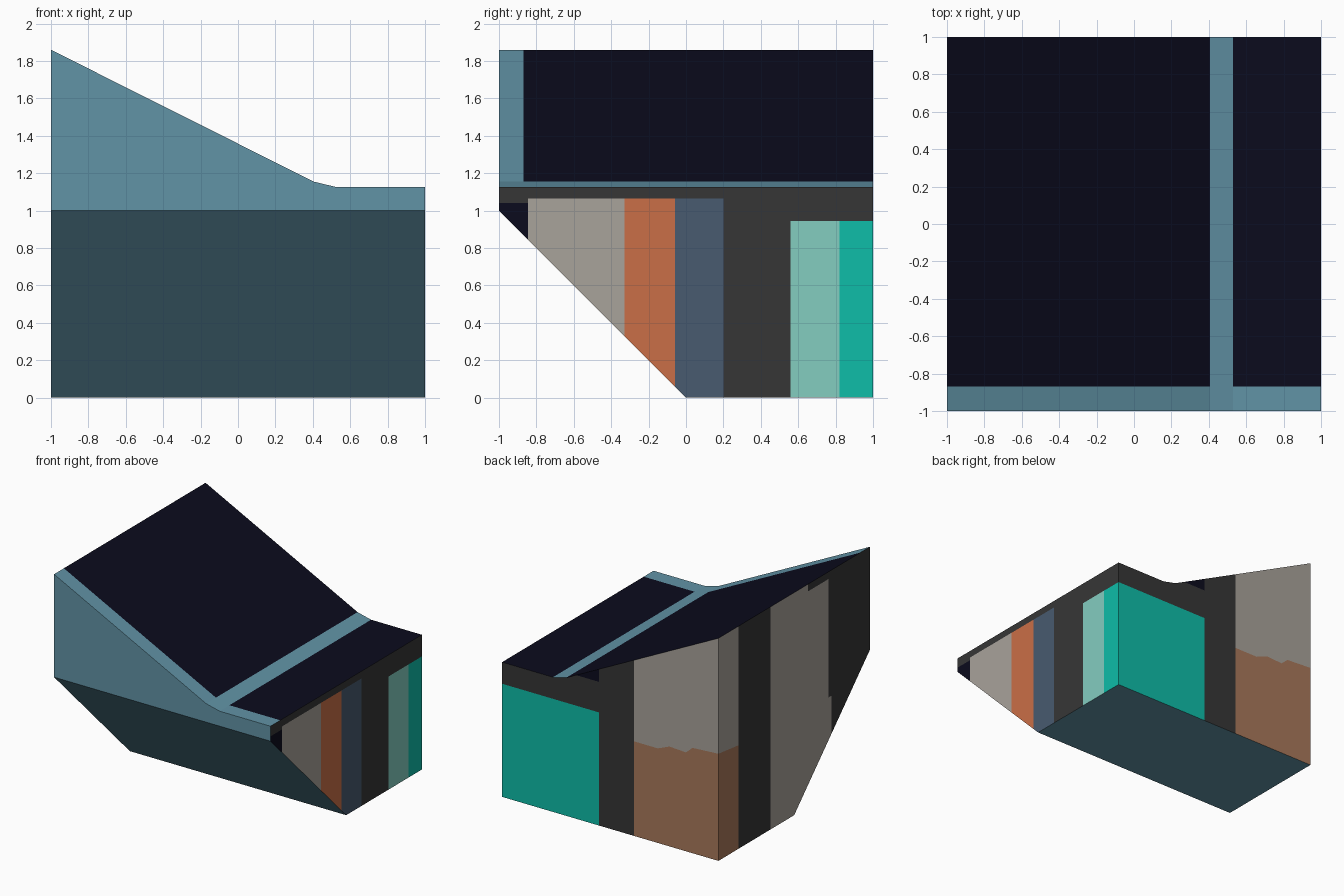
import bpy, bmesh
from mathutils import Vector

if "Cube" in bpy.data.objects:
    bpy.data.objects.remove(bpy.data.objects["Cube"])


def lin(c):
    c /= 255
    return c / 12.92 if c <= 0.04045 else ((c + 0.055) / 1.055) ** 2.4


COLOURS = {
    "steel_blue": (97, 147, 166), "navy": (11, 11, 29), "charcoal": (54, 54, 54),
    "beige": (169, 163, 155), "orange": (202, 111, 71), "slate": (72, 91, 112),
    "mint": (131, 205, 192), "teal": (14, 189, 169), "brown": (169, 121, 91),
}
INDEX = {name: i for i, name in enumerate(COLOURS)}

# Solid body: front profile extruded in y, lower front cut off at 45 degrees
bm = bmesh.new()
profile = [(-1, 0), (1, 0), (1, 1.125), (0.53, 1.125), (0.405, 1.155), (-1, 1.86)]
face = bm.faces.new([bm.verts.new((x, -1, z)) for x, z in profile])
ext = bmesh.ops.extrude_face_region(bm, geom=[face], use_keep_orig=True)
bmesh.ops.translate(bm, vec=(0, 2, 0),
                    verts=[g for g in ext["geom"] if isinstance(g, bmesh.types.BMVert)])
res = bmesh.ops.bisect_plane(bm, geom=bm.verts[:] + bm.edges[:] + bm.faces[:], dist=1e-5,
                             plane_co=(0, 0, 0), plane_no=(0, -1, -1), clear_outer=True)
bmesh.ops.holes_fill(bm, edges=[e for e in bm.edges if e.is_boundary], sides=0)
bmesh.ops.recalc_face_normals(bm, faces=bm.faces[:])

SIDES = {
    "right": lambda n: n.x > 0.9, "left": lambda n: n.x < -0.9,
    "back": lambda n: n.y > 0.9, "roof": lambda n: n.z > 0.5,
}


def cut(side, co, no, a=-9, b=9):
    """Split the faces of one side whose centre lies between a and b along it."""
    bm.normal_update()
    axis = 0 if side == "back" else 1
    faces = [f for f in bm.faces if SIDES[side](f.normal)
             and a < f.calc_center_median()[axis] < b]
    geom = set(faces)
    for f in faces:
        geom.update(f.edges)
        geom.update(f.verts)
    bmesh.ops.bisect_plane(bm, geom=list(geom), dist=1e-5, plane_co=co,
                           plane_no=Vector(no).normalized())


# Roof: front border strip
cut("roof", (0, -0.87, 0), (0, 1, 0))

# Right side: vertical bands with their tops
for y in (-0.845, -0.33, -0.06, 0.20, 0.56, 0.82):
    cut("right", (0, y, 0), (0, 1, 0))
for z, a, b in ((1.04, -1, -0.845), (1.065, -0.845, 0.20), (0.945, 0.56, 1)):
    cut("right", (0, 0, z), (0, 0, 1), a, b)

# Back: panels and the ragged brown line
JAG = [(-1, 0.895), (-0.76, 0.88), (-0.70, 0.826), (-0.546, 0.834),
       (-0.44, 0.79), (-0.22, 0.79)]
for x in [0.53, 0.405, 0.104] + [p[0] for p in JAG[1:]]:
    cut("back", (x, 0, 0), (1, 0, 0))
cut("back", (0, 0, 0.945), (0, 0, 1), 0.104, 1)
cut("back", (0, 0, 1.2), (0, 0, 1), 0.104, 0.405)
for (x0, z0), (x1, z1) in zip(JAG, JAG[1:]):
    cut("back", (x0, 0, z0), (z0 - z1, 0, x1 - x0), x0, x1)

# Left side: corner band, charcoal post, beige panel
for y in (0.737, 0.316, -0.18, -0.45, -0.49):
    cut("left", (0, y, 0), (0, 1, 0))
cut("left", (0, 1, 0.895), (0, -0.03, 0.263), 0.737, 1)
cut("left", (0, 0, 1.80), (0, 0, 1), -0.45, -0.18)
cut("left", (0, 0, 0.81), (0, 0, 1), -0.49, -0.45)


def jag_height(x):
    for (x0, z0), (x1, z1) in zip(JAG, JAG[1:]):
        if x <= x1:
            return z0 + (z1 - z0) * (x - x0) / (x1 - x0)


def colour(n, c):
    """Colour of a face from its direction and place."""
    if SIDES["roof"](n):
        return "steel_blue" if c.y < -0.87 or 0.405 < c.x < 0.53 else "navy"
    if SIDES["right"](n):
        if c.y < -0.845:
            return "navy" if c.z < 1.04 else "charcoal"
        if c.y < 0.20 and c.z < 1.065:
            return "beige" if c.y < -0.33 else "orange" if c.y < -0.06 else "slate"
        if c.y > 0.56 and c.z < 0.945:
            return "mint" if c.y < 0.82 else "teal"
        return "charcoal"
    if SIDES["back"](n):
        if c.x > 0.104:
            if c.z < 0.945:
                return "teal"
            return "navy" if c.z > 1.2 else "charcoal"
        if c.x > -0.22:
            return "charcoal"
        return "brown" if c.z < jag_height(c.x) else "beige"
    if SIDES["left"](n):
        if c.y > 0.737:
            return "brown" if c.z < 0.88 else "beige"
        if -0.18 < c.y < 0.316 or (-0.45 < c.y < -0.18 and c.z < 1.80):
            return "beige"
        return "beige" if -0.49 < c.y < -0.45 and c.z < 0.81 else "charcoal"
    return "steel_blue"


bm.normal_update()
for f in bm.faces:
    f.material_index = INDEX[colour(f.normal, f.calc_center_median())]

mesh = bpy.data.meshes.new("wedge_body")
bm.to_mesh(mesh)
bm.free()
for name, rgb in COLOURS.items():
    mat = bpy.data.materials.new(name)
    mat.diffuse_color = (*[lin(v) for v in rgb], 1)
    mat.use_nodes = True
    mat.node_tree.nodes["Principled BSDF"].inputs["Base Color"].default_value = mat.diffuse_color
    mesh.materials.append(mat)
bpy.context.collection.objects.link(bpy.data.objects.new("wedge_body", mesh))
